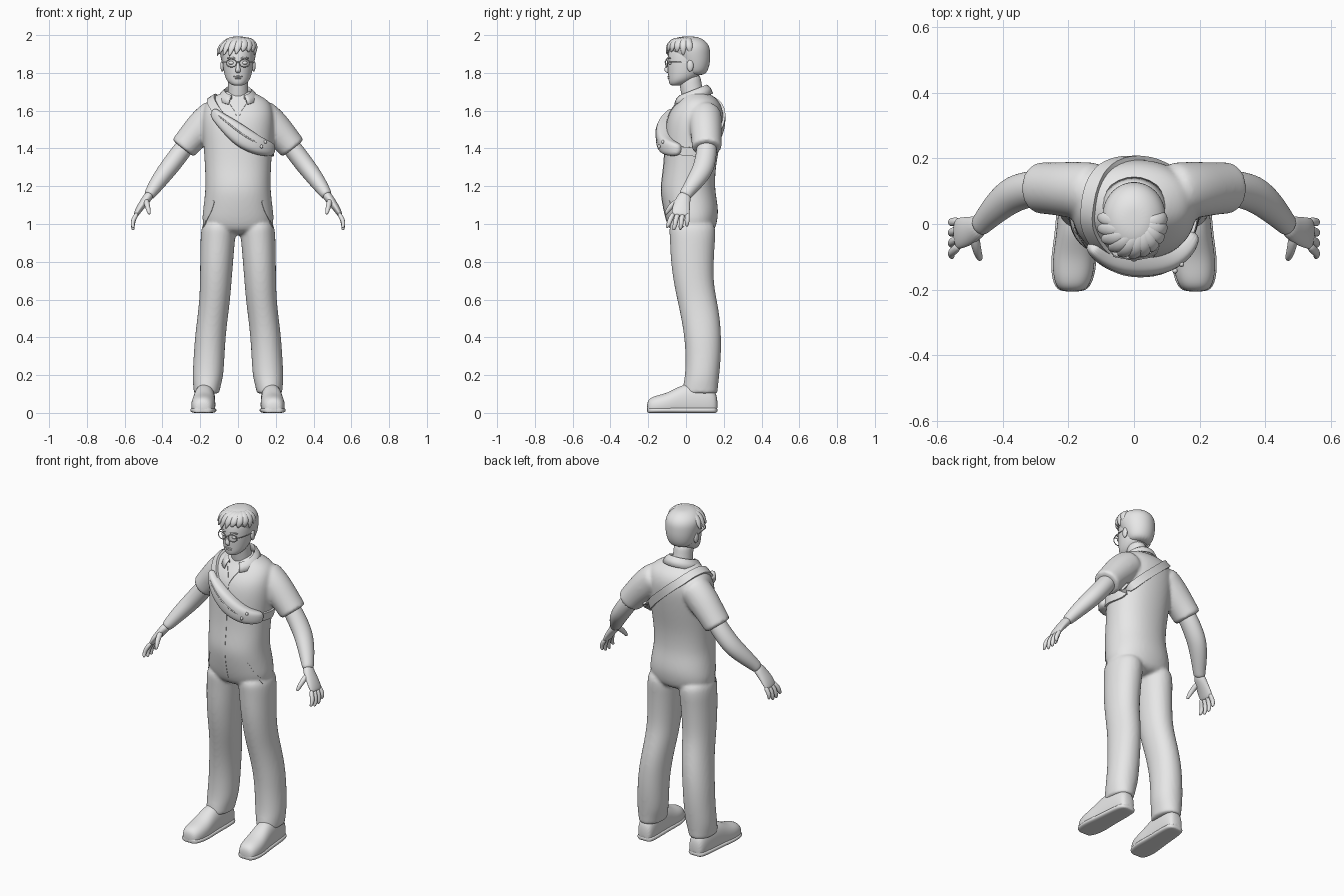
import bpy, bmesh, math, random
from mathutils import Vector
from mathutils.bvhtree import BVHTree

old = bpy.data.objects.get("Cube")
if old:
    bpy.data.objects.remove(old, do_unlink=True)

grey = bpy.data.materials.new("plain_grey")
grey.use_nodes = True
grey.diffuse_color = (0.8, 0.8, 0.8, 1)
for node in grey.node_tree.nodes:
    if node.type == 'BSDF_PRINCIPLED':
        node.inputs["Base Color"].default_value = (0.8, 0.8, 0.8, 1)

X, Y, Z = Vector((1, 0, 0)), Vector((0, 1, 0)), Vector((0, 0, 1))
SIDES = (("left", 1), ("right", -1))


def mirrored(points, s):
    return [(p[0] * s, *p[1:]) for p in points]


def sweep(bm, points, ref=Y, axes=None, n=20, power=2, floor=None):
    """Skin elliptical rings (x, y, z, radius_a, radius_b) along a path."""
    centres = [Vector(p[:3]) for p in points]
    grow = 3 / (2 + math.cos(math.tau / n))
    rings = []
    for i, (c, p) in enumerate(zip(centres, points)):
        if axes:
            a, b = axes
        else:
            t = (centres[min(i + 1, len(points) - 1)] - centres[max(i - 1, 0)]).normalized()
            a = (ref - t * ref.dot(t)).normalized()
            b = t.cross(a)
        ring = []
        for k in range(n):
            u, v = math.cos(math.tau * k / n), math.sin(math.tau * k / n)
            u = math.copysign(abs(u) ** (2 / power), u)
            v = math.copysign(abs(v) ** (2 / power), v)
            co = c + a * (u * p[3] * grow) + b * (v * p[4] * grow)
            if floor is not None:
                co.z = max(co.z, floor)
            ring.append(bm.verts.new(co))
        rings.append(ring)
    for r, q in zip(rings, rings[1:]):
        for k in range(n):
            j = (k + 1) % n
            bm.faces.new((r[k], r[j], q[j], q[k]))
    bm.faces.new(rings[0][::-1])
    bm.faces.new(rings[-1])


def finish(name, bm, sub=2, angle=60):
    bmesh.ops.recalc_face_normals(bm, faces=bm.faces[:])
    mesh = bpy.data.meshes.new(name)
    bm.to_mesh(mesh)
    bm.free()
    mesh.materials.append(grey)
    mesh.shade_smooth()
    if not sub:
        mesh.set_sharp_from_angle(angle=math.radians(angle))
    ob = bpy.data.objects.new(name, mesh)
    bpy.context.scene.collection.objects.link(ob)
    if sub:
        ob.modifiers.new("subdivide", 'SUBSURF').levels = sub
        ob.modifiers["subdivide"].render_levels = sub
    return ob


def part(name, points, sub=2, **kw):
    bm = bmesh.new()
    sweep(bm, points, **kw)
    return finish(name, bm, sub)


def ball(name, centre, size):
    bm = bmesh.new()
    bmesh.ops.create_uvsphere(bm, u_segments=16, v_segments=10, radius=1)
    bmesh.ops.scale(bm, vec=size, verts=bm.verts)
    bmesh.ops.translate(bm, vec=centre, verts=bm.verts)
    return finish(name, bm, 0, 180)


def spline(ctrl, steps, closed=False):
    """Smooth curve through the control points."""
    pts, out, n = [Vector(p) for p in ctrl], [], len(ctrl)
    pick = (lambda i: pts[i % n]) if closed else (lambda i: pts[max(0, min(i, n - 1))])
    for i in range(n if closed else n - 1):
        a, b, c, d = (pick(i + k) for k in (-1, 0, 1, 2))
        for s in range(steps):
            t = s / steps
            out.append(b + (c - a) * t / 2 + (a * 2 - b * 5 + c * 4 - d) * t * t / 2
                       + (b * 3 - a - c * 3 + d) * t ** 3 / 2)
    return out if closed else out + [pts[-1]]


# One-piece suit: torso, sleeves and trouser legs fused into one skin
bm = bmesh.new()
torso = [(.94, .15, -.07, .14), (1, .192, -.1, .163), (1.07, .185, -.117, .172),
         (1.14, .176, -.13, .16), (1.2, .171, -.134, .152), (1.3, .174, -.118, .156),
         (1.4, .18, -.113, .175), (1.5, .19, -.11, .192), (1.58, .19, -.095, .2),
         (1.635, .175, -.055, .185), (1.665, .145, -.03, .16), (1.69, .095, -.015, .125),
         (1.705, .06, 0, .09)]
sweep(bm, [(0, (f + r) / 2, z, w, (r - f) / 2) for z, w, f, r in torso], axes=(X, Y), power=2.2)
sleeve = [(.1, .1, 1.59, .085, .08), (.135, .1, 1.57, .088, .086), (.185, .104, 1.52, .086, .088),
          (.24, .108, 1.462, .08, .078), (.286, .11, 1.407, .078, .073), (.293, .11, 1.398, .078, .073)]
leg = [(.1, .03, 1.03, .085, .12), (.105, .035, .95, .092, .122), (.108, .034, .9, .09, .118),
       (.113, .033, .8, .087, .113), (.118, .04, .69, .083, .105), (.123, .058, .6, .081, .104),
       (.135, .078, .5, .08, .102), (.147, .089, .4, .081, .097), (.153, .092, .3, .081, .093),
       (.159, .086, .2, .082, .09), (.164, .078, .15, .074, .092), (.166, .074, .11, .067, .093),
       (.167, .073, .1, .067, .093)]
for _, s in SIDES:
    sweep(bm, mirrored(sleeve, s))
    sweep(bm, mirrored(leg, s), axes=(X, Y), power=2.1)
suit = finish("suit", bm)
fuse = suit.modifiers.new("fuse", 'REMESH')
fuse.mode, fuse.voxel_size, fuse.use_smooth_shade = 'VOXEL', .009, True
relax = suit.modifiers.new("relax", 'SMOOTH')
relax.factor, relax.iterations = .5, 5
bpy.context.view_layer.update()
skin = BVHTree.FromObject(suit, bpy.context.evaluated_depsgraph_get())


def band(name, ctrl, width, thick, closed=False):
    """Flat strip laid over the suit."""
    bm = bmesh.new()
    hits = [skin.find_nearest(p)[:2] for p in spline(ctrl, 7, closed)]
    n, rows = len(hits), []
    for i, (co, nor) in enumerate(hits):
        if closed:
            t = hits[(i + 1) % n][0] - hits[i - 1][0]
        else:
            t = hits[min(i + 1, n - 1)][0] - hits[max(i - 1, 0)][0]
        side = t.cross(nor).normalized() * width / 2
        rows.append([bm.verts.new(co + nor * h + side * k)
                     for k, h in ((-1, -.004), (-1, thick), (1, thick), (1, -.004))])
    for i in range(n if closed else n - 1):
        r, q = rows[i], rows[(i + 1) % n]
        for k in range(4):
            j = (k + 1) % 4
            bm.faces.new((r[k], r[j], q[j], q[k]))
    if not closed:
        bm.faces.new(rows[0])
        bm.faces.new(rows[-1])
    return finish(name, bm, 0, 40)


# Front seam and pocket edges
band("front_seam", [(0, -.12, 1.0), (0, -.15, 1.2), (0, -.13, 1.4), (0, -.1, 1.6)], .012, .002)
for label, s in SIDES:
    band(label + "_pocket_edge", mirrored([(.135, -.1, 1.12), (.16, -.08, 1.06), (.2, -.02, .99)], s), .01, .003)
    band(label + "_neckline", mirrored([(.045, -.06, 1.655), (.02, -.09, 1.62), (0, -.1, 1.57)], s), .012, .004)

# Cross-body strap and bag
band("strap", [(-.15, .06, 1.69), (-.14, -.03, 1.64), (-.08, -.1, 1.56), (.03, -.12, 1.47),
               (.14, -.09, 1.4), (.19, 0, 1.385), (.18, .1, 1.385), (.12, .18, 1.45),
               (0, .2, 1.56), (-.09, .19, 1.64)], .045, .012, True)
bag = [(-.135, -.065, 1.6, .024, .016), (-.11, -.09, 1.57, .03, .025), (-.05, -.113, 1.52, .046, .04),
       (.02, -.12, 1.46, .058, .044), (.1, -.108, 1.415, .05, .044), (.16, -.072, 1.397, .04, .034),
       (.188, -.025, 1.393, .028, .02)]
part("bag", bag, ref=Z, power=2.8)
part("bag_zip", [(x, y - b * .97, z + a * .25, .004, .004) for x, y, z, a, b in bag[1:6]], ref=Z, n=8)
for i in range(2):
    ball("bag_toggle", (.125 + i * .02, -.143 + i * .02, 1.41 + i * .025), (.008, .008, .01))

# Shirt collar
bm = bmesh.new()
rows = []
for i in range(25):
    t = math.radians(-152 + 304 * i / 24)
    s, c = math.sin(t), math.cos(t)
    rows.append([bm.verts.new((s * r, .034 + c * d, z + .03 * c))
                 for r, d, z in ((.066, .07, 1.67), (.072, .078, 1.704), (.088, .093, 1.69), (.106, .106, 1.66))])
for r, q in zip(rows, rows[1:]):
    for k in range(3):
        bm.faces.new((r[k], r[k + 1], q[k + 1], q[k]))
thick = finish("collar", bm, 0, 50).modifiers.new("thickness", 'SOLIDIFY')
thick.thickness, thick.offset = .008, 0

# Arms, hands and fingers
forearm = [(.25, .11, 1.45, .05, .048), (.3, .11, 1.385, .054, .05), (.345, .1, 1.325, .056, .05),
           (.38, .085, 1.28, .055, .048), (.425, .045, 1.22, .046, .042), (.462, .003, 1.165, .034, .032),
           (.475, -.01, 1.145, .034, .027)]
palm = [(.46, -.002, 1.165, .03, .026), (.49, -.017, 1.125, .04, .023), (.52, -.026, 1.085, .047, .019),
        (.537, -.029, 1.055, .047, .015), (.543, -.03, 1.042, .042, .011)]
thumb = [(.488, -.03, 1.13, .016, .016), (.482, -.068, 1.105, .015, .014),
         (.475, -.093, 1.078, .013, .012), (.468, -.11, 1.05, .008, .008)]
for label, s in SIDES:
    part(label + "_forearm", mirrored(forearm, s))
    part(label + "_palm", mirrored(palm, s))
    part(label + "_thumb", mirrored(thumb, s), n=10)
    for i in range(4):
        base, tip, low = -.064 + i * .024, -.104 + i * .036, (.978, .966, .968, .985)[i]
        path = [(.532, base, 1.06, .013, .012), (.553, (base + tip) / 2, 1.025, .013, .012),
                (.559, (base + tip * 2) / 3, low + .022, .012, .011), (.554, tip, low, .007, .007)]
        part(f"{label}_finger_{i + 1}", mirrored(path, s), n=10)

# Shoes with a slightly wider sole
shoe = [(-.207, .03, .055), (-.19, .05, .08), (-.15, .062, .093), (-.1, .064, .105), (-.05, .059, .132),
        (0, .056, .155), (.09, .053, .155), (.14, .048, .135), (.168, .034, .09)]
for label, s in SIDES:
    upper = [(.178 - y * .05, y, h * .4, w, h * .6) for y, w, h in shoe]
    sole = [(.178 - y * .05, y, .014, w + .005, .016) for y, w, h in shoe]
    part(label + "_shoe", mirrored(upper, s), axes=(X, Z), power=2.3, floor=.004)
    part(label + "_sole", mirrored(sole, s), axes=(X, Z), power=3, floor=0)

# Head and neck
part("neck", [(0, .045, 1.63, .06, .06), (0, .035, 1.69, .054, .06), (0, .022, 1.75, .052, .058),
              (0, .02, 1.8, .05, .055)], axes=(X, Y))
part("head", [(0, -.055, 1.732, .024, .024), (0, -.043, 1.742, .042, .045), (0, -.026, 1.76, .06, .066),
              (0, -.008, 1.79, .072, .086), (0, .002, 1.83, .079, .099), (0, .008, 1.87, .083, .105),
              (0, .012, 1.92, .083, .103), (0, .012, 1.96, .066, .08), (0, .012, 1.98, .035, .045)], axes=(X, Y))
part("nose", [(0, -.092, 1.862, .007, .008), (0, -.099, 1.835, .009, .009), (0, -.105, 1.817, .014, .012),
              (0, -.1, 1.804, .014, .009), (0, -.094, 1.8, .008, .006)], axes=(X, Y), n=12)
for i, z in enumerate((1.781, 1.772)):
    ball(("upper_lip", "lower_lip")[i], (0, -.088, z), (.024 - i * .004, .01, .005))
for label, s in SIDES:
    ball(label + "_ear", (s * .083, .022, 1.838), (.01, .018, .031))
    ball(label + "_eye", (s * .034, -.083, 1.853), (.016, .012, .01))
    part(label + "_brow", mirrored([(.014, -.097, 1.876, .005, .004), (.035, -.095, 1.882, .005, .004),
                                    (.06, -.08, 1.876, .003, .003)], s), n=8, ref=Z)

# Glasses
for label, s in SIDES:
    loop = []
    for i in range(25):
        a = math.tau * i / 24
        u, v = math.cos(a), math.sin(a)
        loop.append((s * (.035 + .027 * u), -.108 + .01 * (u + 1) / 2, 1.852 + .021 * v, .0025, .0025))
    part(label + "_rim", loop, sub=1, n=8, ref=(X + Y * 3 + Z * .1).normalized())
    part(label + "_temple", [(s * .061, -.098, 1.857, .0025, .0025), (s * .08, -.07, 1.858, .0025, .0025),
                             (s * .088, .02, 1.855, .0025, .0025)], sub=1, n=8, ref=Z)
part("glasses_bridge", [(-.01, -.109, 1.856, .0025, .0025), (0, -.112, 1.858, .0025, .0025),
                        (.01, -.109, 1.856, .0025, .0025)], sub=1, n=8, ref=Z)

# Hair cap with swept locks
part("hair_cap", [(0, .048, 1.785, .055, .048), (0, .048, 1.815, .075, .07), (0, .042, 1.86, .087, .086),
                  (0, .028, 1.9, .095, .1), (0, .016, 1.935, .098, .11), (0, .012, 1.965, .084, .096),
                  (0, .012, 1.986, .054, .064), (0, .012, 1.993, .025, .03)], axes=(X, Y))
random.seed(4)
for i in range(11):
    a = math.radians(-100 + 20 * i)
    s, c = math.sin(a), math.cos(a)
    drop = random.uniform(1.885, 1.915)
    path = [(.02 + .015 * s, .01 - .02 * c, 1.978, .016, .01),
            (.01 + .062 * s, -.005 - .065 * c, 1.975, .022, .014),
            (.1 * s, .002 - .1 * c, 1.94, .02, .012),
            (.1 * s - .012, .004 - .106 * c, drop, .005, .004)]
    part(f"hair_lock_{i + 1}", path, n=10, ref=Vector((c, s, 0)))
